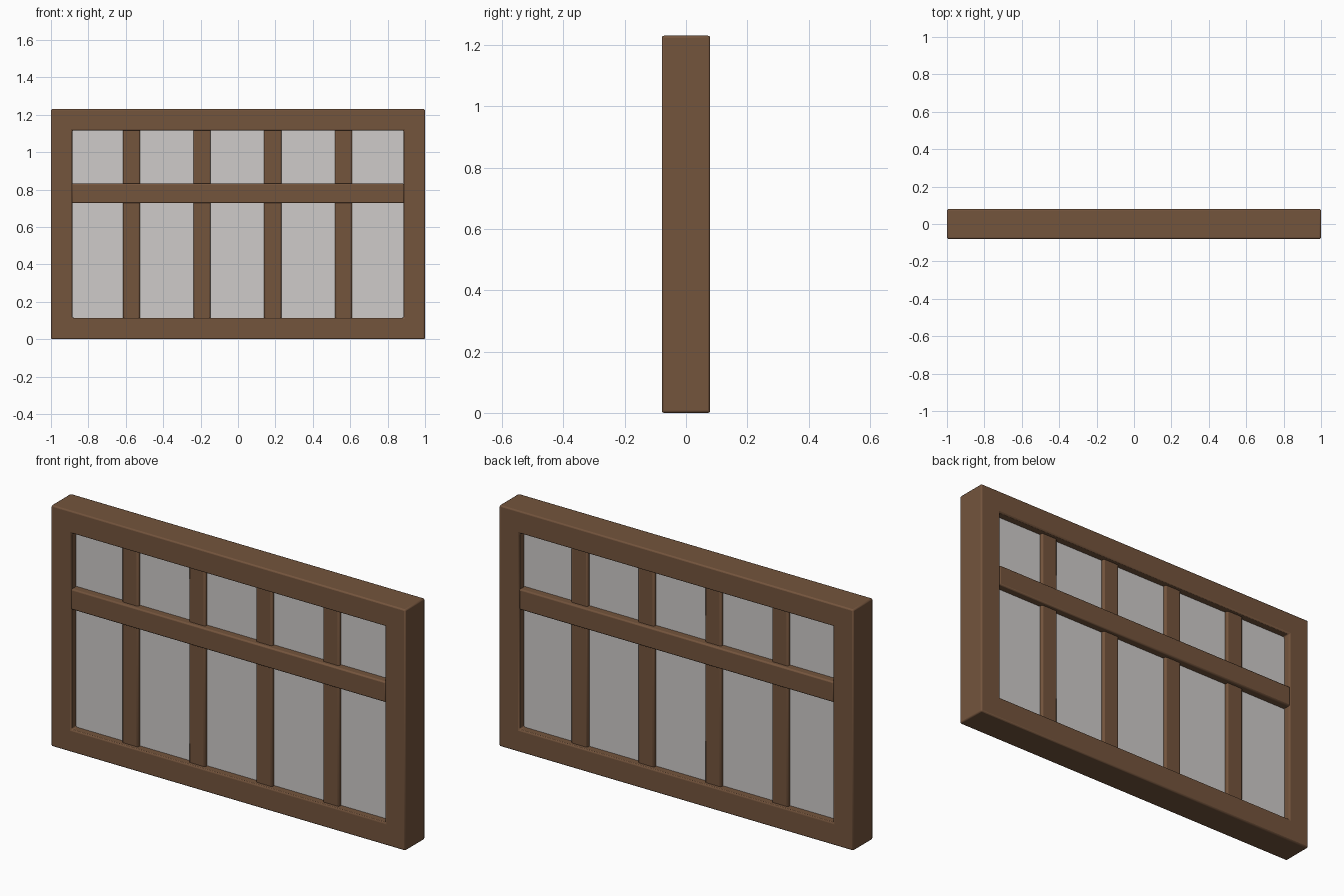
import bpy, bmesh, math

if "Cube" in bpy.data.objects:
    bpy.data.objects.remove(bpy.data.objects["Cube"])

W, H, D = 1.0, 1.23, 0.079      # half width, height, half depth
RIM = 0.114                     # frame face width


def material(name, rgb):
    m = bpy.data.materials.new(name)
    m.diffuse_color = (*rgb, 1)
    m.use_nodes = True
    m.node_tree.nodes["Principled BSDF"].inputs["Base Color"].default_value = m.diffuse_color
    return m


wood = material("brown_wood", (0.174, 0.089, 0.046))
glass = material("pale_grey_glass", (0.62, 0.60, 0.585))


def finish(name, bm, mat, bevel=0.0):
    bmesh.ops.recalc_face_normals(bm, faces=bm.faces)
    me = bpy.data.meshes.new(name)
    bm.to_mesh(me)
    bm.free()
    me.materials.append(mat)
    ob = bpy.data.objects.new(name, me)
    bpy.context.collection.objects.link(ob)
    if bevel:
        mod = ob.modifiers.new("soft_edges", 'BEVEL')
        mod.width, mod.segments = bevel, 2
        mod.limit_method = 'ANGLE'
        mod.angle_limit = math.radians(40)
        bpy.ops.object.select_all(action='DESELECT')
        ob.select_set(True)
        bpy.context.view_layer.objects.active = ob
        bpy.ops.object.shade_smooth_by_angle(angle=math.radians(40))
    return ob


def box(name, x0, x1, y, z0, z1, mat, bevel=0.0):
    bm = bmesh.new()
    bmesh.ops.create_cube(bm, size=1)
    for v in bm.verts:
        v.co = (x1 if v.co.x > 0 else x0,
                y if v.co.y > 0 else -y,
                z1 if v.co.z > 0 else z0)
    return finish(name, bm, mat, bevel)


# Outer frame: a mitred rectangular ring
bm = bmesh.new()
rings = []
for inset, y in ((0, -D), (RIM, -D), (RIM, D), (0, D)):
    x, z0, z1 = W - inset, inset, H - inset
    rings.append([bm.verts.new(p) for p in
                  ((-x, y, z0), (x, y, z0), (x, y, z1), (-x, y, z1))])
for i in range(4):
    a, b = rings[i], rings[(i + 1) % 4]
    for j in range(4):
        k = (j + 1) % 4
        bm.faces.new((a[j], a[k], b[k], b[j]))
finish("outer_frame", bm, wood, 0.007)

# Glass pane
box("glass_pane", -0.9, 0.9, 0.04, 0.1, H - 0.1, glass)

# Four upright glazing bars
for i in range(4):
    c = -0.003 + (i - 1.5) * 0.378
    box(f"upright_bar_{i + 1}", c - 0.046, c + 0.046, 0.057,
        0.1, H - 0.1, wood, 0.008)

# Cross rail, nearly flush with the frame
box("cross_rail", -0.89, 0.888, 0.0785, 0.727, 0.832, wood, 0.007)
